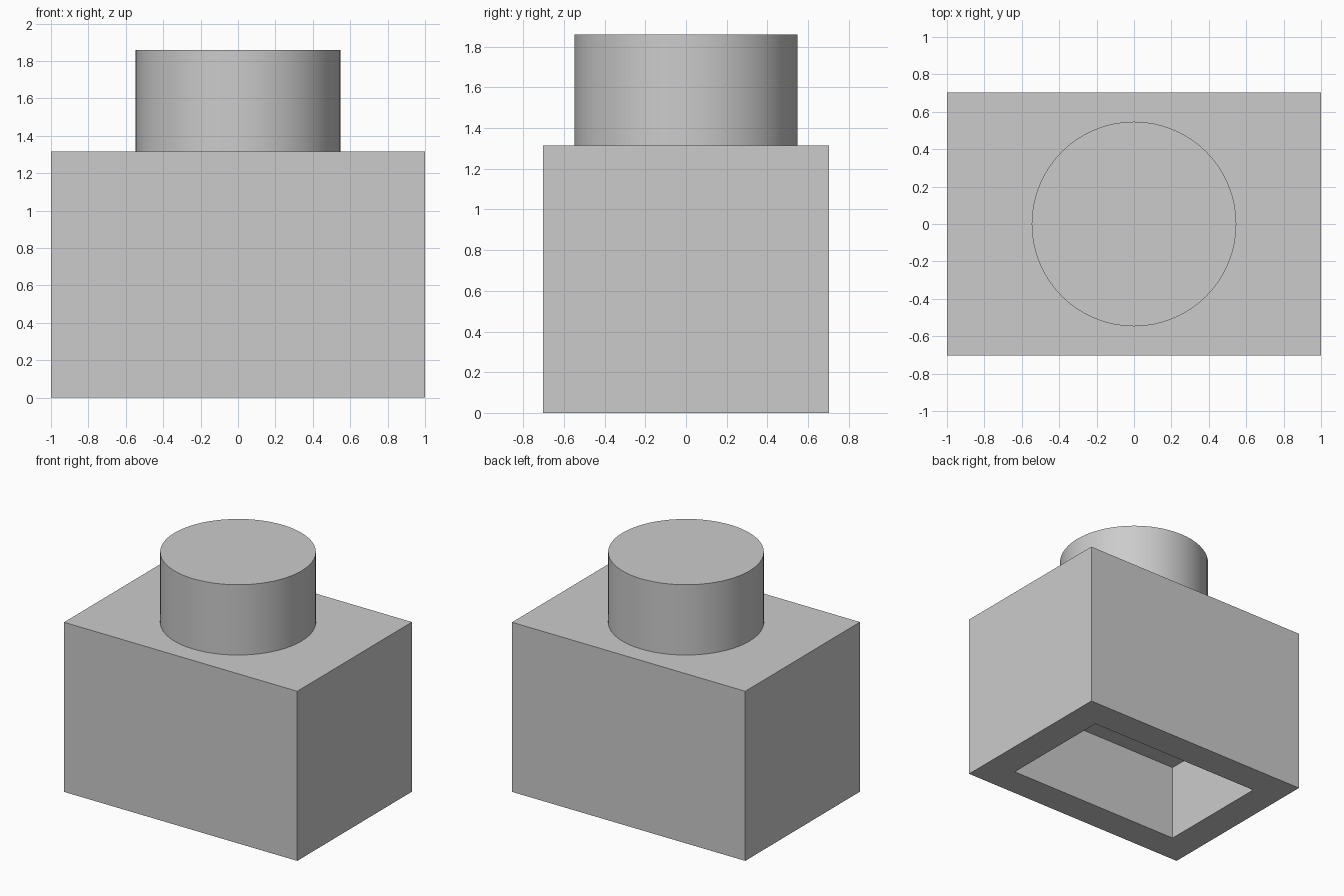
import bpy
import bmesh
import math
from mathutils import Matrix, Vector

# Overall dimensions
WIDTH, DEPTH, HEIGHT = 2.0, 1.405, 1.315
WALL, CAVITY = 0.24, 0.6
STUD_RADIUS, STUD_TOP = 0.547, 1.86

cube = bpy.data.objects.get("Cube")
if cube:
    bpy.data.objects.remove(cube, do_unlink=True)

# Single light grey material
grey = bpy.data.materials.new("light_grey")
grey.use_nodes = True
colour = (0.6, 0.6, 0.6, 1.0)
grey.diffuse_color = colour
grey.node_tree.nodes["Principled BSDF"].inputs["Base Color"].default_value = colour


def add_object(name, bm):
    """Turn a bmesh into a named, coloured object."""
    mesh = bpy.data.meshes.new(name)
    bmesh.ops.recalc_face_normals(bm, faces=bm.faces)
    bm.to_mesh(mesh)
    bm.free()
    mesh.materials.append(grey)
    obj = bpy.data.objects.new(name, mesh)
    bpy.context.collection.objects.link(obj)
    return obj


# Block with a shallow rectangular recess underneath
bm = bmesh.new()
bmesh.ops.create_cube(bm, size=1, matrix=Matrix.Translation((0, 0, HEIGHT / 2))
                      @ Matrix.Diagonal((WIDTH, DEPTH, HEIGHT, 1)))
bottom = min(bm.faces, key=lambda f: f.calc_center_median().z)
bmesh.ops.inset_region(bm, faces=[bottom], thickness=WALL, use_even_offset=True)
extruded = bmesh.ops.extrude_face_region(bm, geom=[bottom])["geom"]
ceiling_verts = [g for g in extruded if isinstance(g, bmesh.types.BMVert)]
bmesh.ops.translate(bm, verts=ceiling_verts, vec=Vector((0, 0, CAVITY)))
if bottom.is_valid:
    bmesh.ops.delete(bm, geom=[bottom], context="FACES_ONLY")
add_object("block_body", bm)

# Round stud on top
bm = bmesh.new()
stud_height = STUD_TOP - HEIGHT
bmesh.ops.create_cone(bm, cap_ends=True, segments=64, radius1=STUD_RADIUS,
                      radius2=STUD_RADIUS, depth=stud_height,
                      matrix=Matrix.Translation((0, 0, HEIGHT + stud_height / 2)))
stud = add_object("top_stud", bm)
bpy.ops.object.select_all(action="DESELECT")
stud.select_set(True)
bpy.context.view_layer.objects.active = stud
bpy.ops.object.shade_smooth_by_angle(angle=math.radians(30))
